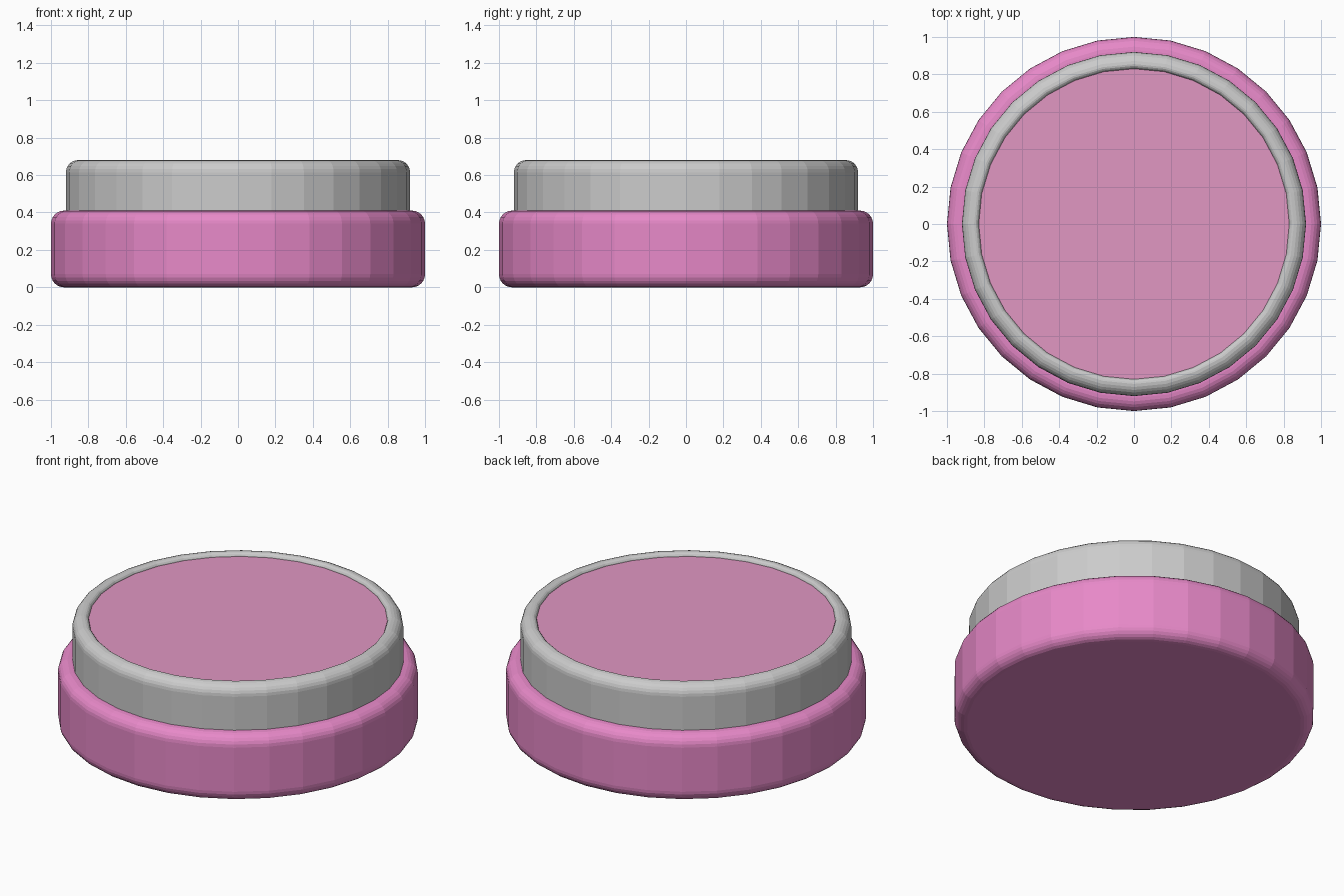
import bpy, bmesh, math

if "Cube" in bpy.data.objects:
    bpy.data.objects.remove(bpy.data.objects["Cube"])

SIDES = 32


def arc(cr, cz, rad, a0, a1, n=6):
    """Quarter-round points (r, z) between two angles in degrees."""
    return [(cr + rad * math.cos(math.radians(a0 + (a1 - a0) * i / n)),
             cz + rad * math.sin(math.radians(a0 + (a1 - a0) * i / n)))
            for i in range(n + 1)]


def lathe(name, profile, color=None):
    """Turn an (r, z) profile, listed bottom to top, and cap its open ends."""
    bm = bmesh.new()
    rings = [[bm.verts.new((r * math.cos(2 * math.pi * k / SIDES),
                            r * math.sin(2 * math.pi * k / SIDES), z))
              for k in range(SIDES)] for r, z in profile]
    for a, b in zip(rings, rings[1:]):
        for k in range(SIDES):
            j = (k + 1) % SIDES
            bm.faces.new((a[k], a[j], b[j], b[k]))
    bm.faces.new(rings[0][::-1])
    bm.faces.new(rings[-1])
    mesh = bpy.data.meshes.new(name)
    bm.to_mesh(mesh)
    bm.free()
    obj = bpy.data.objects.new(name, mesh)
    bpy.context.collection.objects.link(obj)
    if color:
        mat = bpy.data.materials.new(name + "_color")
        mat.diffuse_color = color
        mat.use_nodes = True
        mat.node_tree.nodes["Principled BSDF"].inputs["Base Color"].default_value = mat.diffuse_color
        mesh.materials.append(mat)
    return obj


# Wide rounded base
lathe("base", arc(0.93, 0.07, 0.07, -90, 0) + arc(0.93, 0.34, 0.07, 0, 90),
      (0.8, 0.25, 0.58, 1))

# Grey collar with a rounded rim and shallow recess
lathe("collar", [(0.92, 0.36)] + arc(0.855, 0.615, 0.065, 0, 90)
      + arc(0.855, 0.655, 0.025, 90, 180, 4) + [(0.83, 0.64)])

# Coloured panel set in the recess
lathe("top_panel", [(0.83, 0.63), (0.83, 0.66)], (0.75, 0.31, 0.54, 1))
